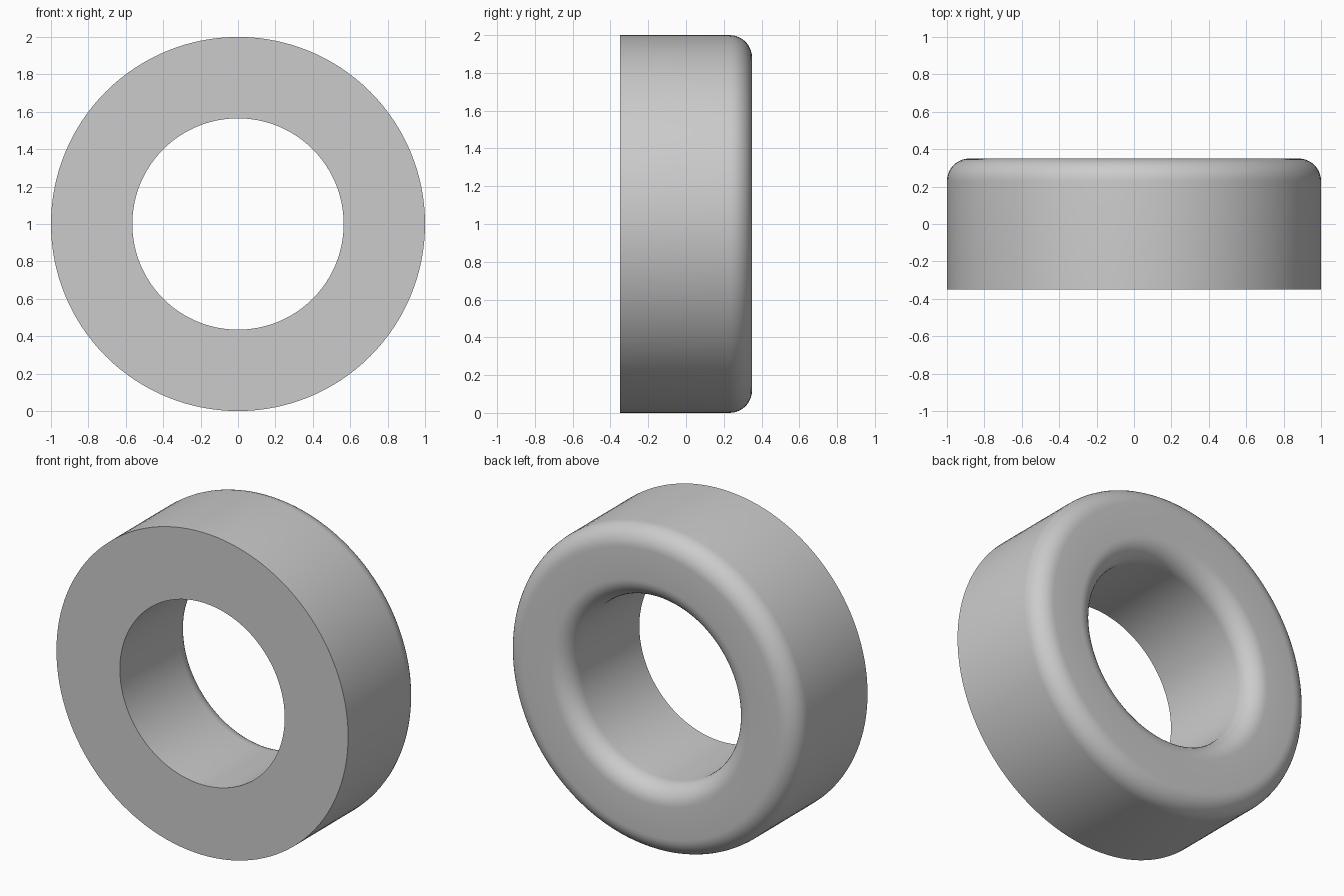
import bpy, bmesh, math
from mathutils import Matrix, Vector

if "Cube" in bpy.data.objects:
    bpy.data.objects.remove(bpy.data.objects["Cube"])

OUTER, INNER, HALF, FILLET = 1.0, 0.565, 0.35, 0.12
SEGMENTS, FILLET_STEPS = 128, 10


def arc(cx, cy, start, end):
    """Points of a rounded corner in the radius / depth plane."""
    pts = []
    for i in range(FILLET_STEPS + 1):
        a = math.radians(start + (end - start) * i / FILLET_STEPS)
        pts.append((cx + FILLET * math.cos(a), cy + FILLET * math.sin(a)))
    return pts


# Cross-section: square front edges, rounded back edges
profile = [(INNER, -HALF), (OUTER, -HALF)]
profile += arc(OUTER - FILLET, HALF - FILLET, 0, 90)
profile += arc(INNER + FILLET, HALF - FILLET, 90, 180)

# Revolve the section around the y axis
bm = bmesh.new()
rings = []
for s in range(SEGMENTS):
    turn = Matrix.Rotation(2 * math.pi * s / SEGMENTS, 3, 'Y')
    rings.append([bm.verts.new(turn @ Vector((r, y, 0)) + Vector((0, 0, 1)))
                  for r, y in profile])
n = len(profile)
for s in range(SEGMENTS):
    a, b = rings[s], rings[(s + 1) % SEGMENTS]
    for i in range(n):
        j = (i + 1) % n
        bm.faces.new((a[i], a[j], b[j], b[i]))
bmesh.ops.recalc_face_normals(bm, faces=bm.faces)

mesh = bpy.data.meshes.new("ring_spacer")
bm.to_mesh(mesh)
bm.free()
ring = bpy.data.objects.new("ring_spacer", mesh)
bpy.context.collection.objects.link(ring)

# Plain grey material
grey = bpy.data.materials.new("light_grey")
grey.diffuse_color = (0.6, 0.6, 0.6, 1)
grey.use_nodes = True
grey.node_tree.nodes["Principled BSDF"].inputs["Base Color"].default_value = grey.diffuse_color
mesh.materials.append(grey)

# Smooth curved walls, crisp front edges
bpy.context.view_layer.objects.active = ring
ring.select_set(True)
bpy.ops.object.shade_smooth_by_angle(angle=math.radians(30))
